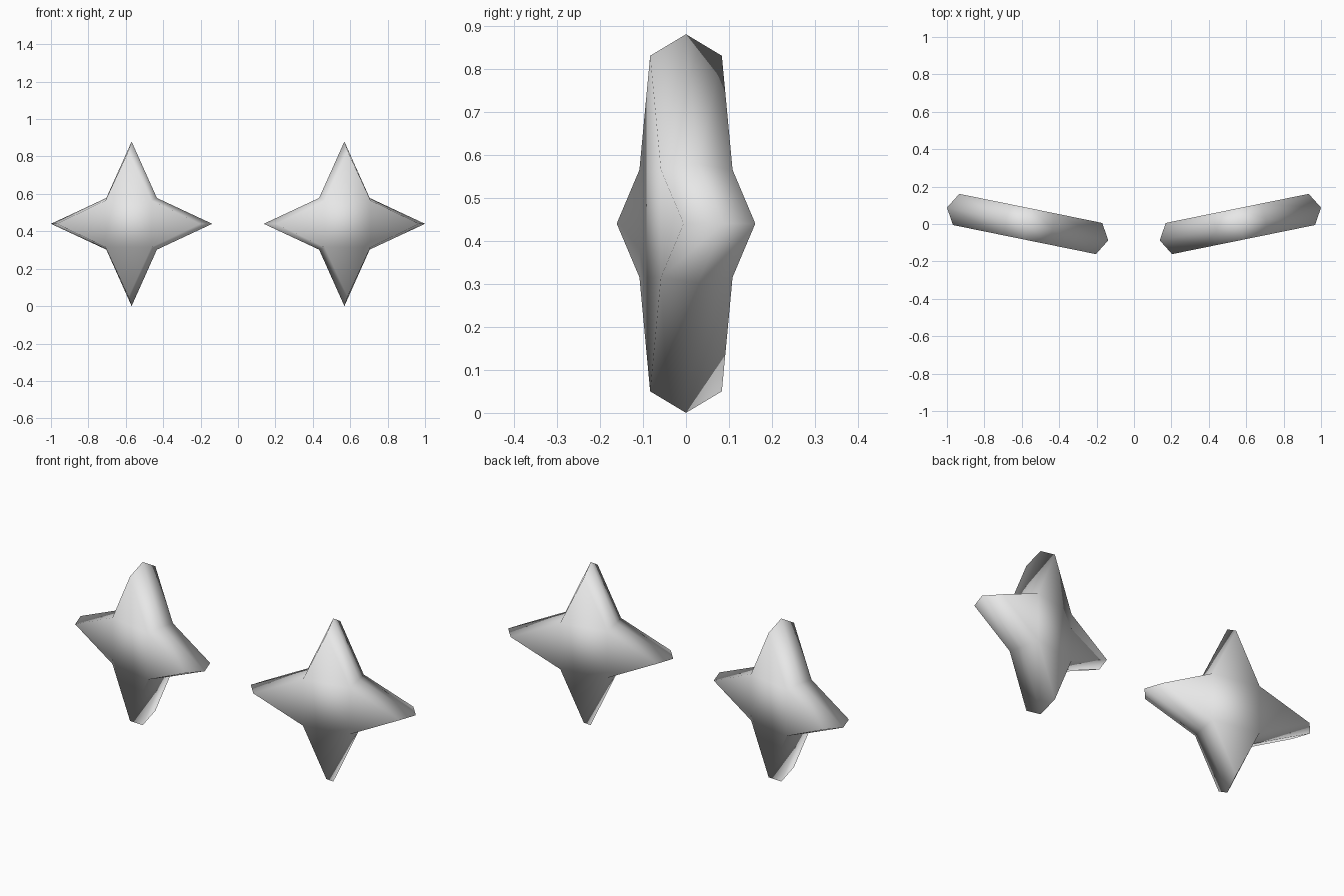
import bpy, bmesh, math

if "Cube" in bpy.data.objects:
    bpy.data.objects.remove(bpy.data.objects["Cube"])

mat = bpy.data.materials.new("light grey")
mat.diffuse_color = (0.8, 0.8, 0.8, 1)
mat.use_nodes = True
mat.node_tree.nodes["Principled BSDF"].inputs["Base Color"].default_value = mat.diffuse_color

R, TILT = 0.44, math.radians(11.5)
CX = 1 - R * math.cos(TILT)


def star_ring(bm, tip, notch, y):
    """Eight corner outline: four points alternating with four notches."""
    ring = []
    for i in range(8):
        r = notch * math.sqrt(2) if i % 2 else tip
        a = i * math.pi / 4
        ring.append(bm.verts.new((r * math.cos(a), y, r * math.sin(a))))
    return ring


def star(name, side):
    bm = bmesh.new()
    # wide middle outline, smaller front and back outlines
    rings = [star_ring(bm, 0.39, 0.125, -0.085),
             star_ring(bm, R, 0.138, 0),
             star_ring(bm, 0.39, 0.125, 0.085)]
    for a, b in zip(rings, rings[1:]):
        for i in range(8):
            j = (i + 1) % 8
            bm.faces.new((a[i], a[j], b[j], b[i]))
    bm.faces.new(rings[0])
    bm.faces.new(rings[2])
    bmesh.ops.recalc_face_normals(bm, faces=bm.faces)
    for f in bm.faces:
        f.smooth = True
    me = bpy.data.meshes.new(name)
    bm.to_mesh(me)
    bm.free()
    me.materials.append(mat)
    ob = bpy.data.objects.new(name, me)
    ob.location = (side * CX, 0, R)
    ob.rotation_euler.z = side * TILT
    bpy.context.collection.objects.link(ob)


# mirrored pair of stars, angled toward each other
star("left_star", -1)
star("right_star", 1)
